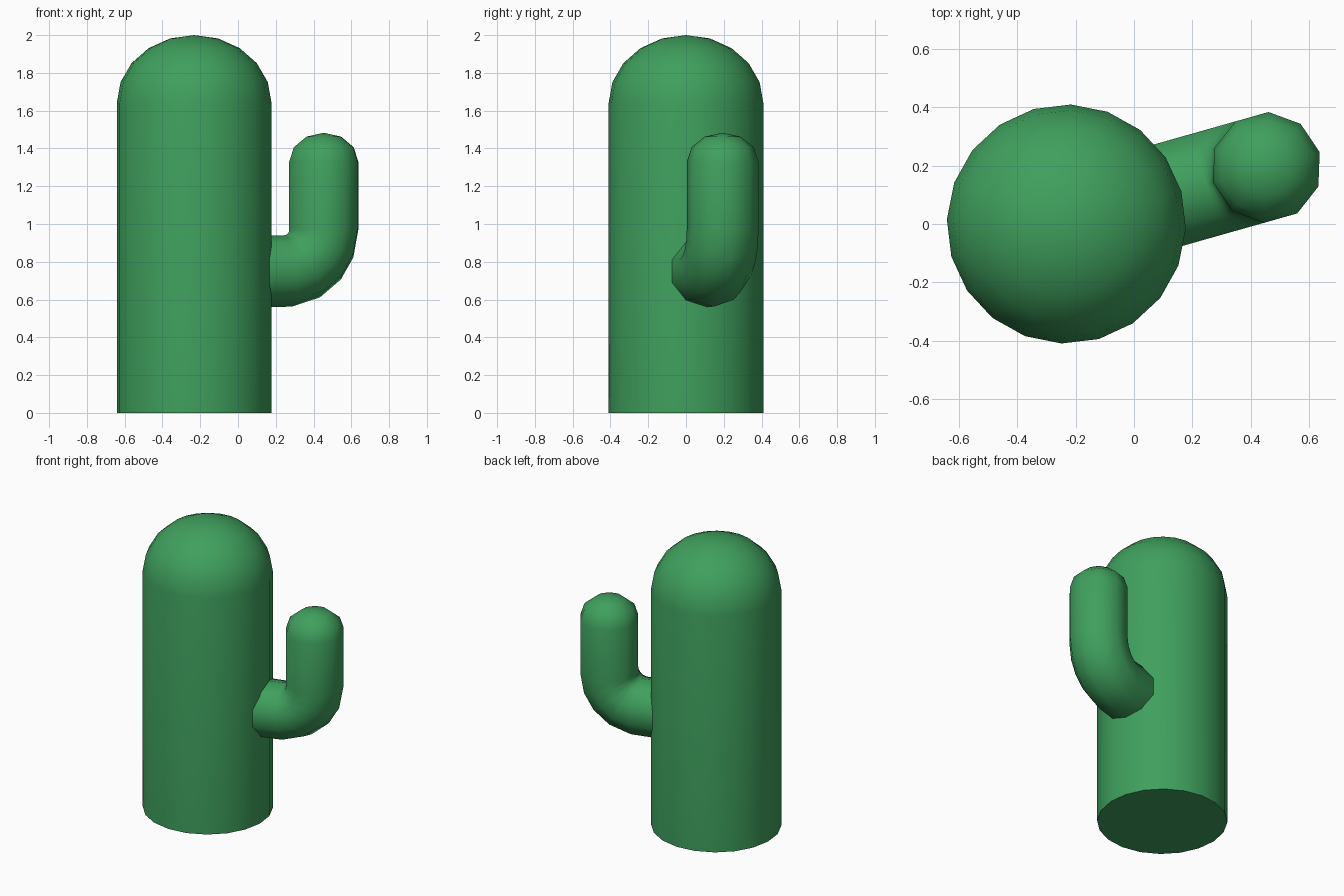
import bpy, bmesh, math
from mathutils import Vector

if "Cube" in bpy.data.objects:
    bpy.data.objects.remove(bpy.data.objects["Cube"])

green = bpy.data.materials.new("cactus green")
green.diffuse_color = (0.05, 0.35, 0.11, 1)
green.use_nodes = True
green.node_tree.nodes["Principled BSDF"].inputs["Base Color"].default_value = green.diffuse_color

CX = -0.232                     # trunk axis
TURN = math.radians(15.8)       # direction the arm points
OUT = Vector((math.cos(TURN), math.sin(TURN), 0))
SIDE = Vector((-math.sin(TURN), math.cos(TURN), 0))
UP = Vector((0, 0, 1))


def tube(name, rings, sides, close_start):
    """Skin rings of (distance, height, radius, tilt); the last one is a tip."""
    bm = bmesh.new()
    loops = []
    for d, z, r, tilt in rings:
        c = Vector((CX, 0, z)) + OUT * d
        if r == 0:
            loops.append([bm.verts.new(c)])
            continue
        u = OUT * math.sin(tilt) - UP * math.cos(tilt)   # outer side of the bend
        loops.append([bm.verts.new(c + r * (u * math.cos(a) + SIDE * math.sin(a)))
                      for a in (2 * math.pi * i / sides for i in range(sides))])
    for a, b in zip(loops, loops[1:]):
        for i in range(sides):
            j = (i + 1) % sides
            if len(b) == 1:
                bm.faces.new((a[i], a[j], b[0]))
            else:
                bm.faces.new((a[i], a[j], b[j], b[i]))
    if close_start:
        bm.faces.new(loops[0][::-1])
    bmesh.ops.recalc_face_normals(bm, faces=bm.faces)
    me = bpy.data.meshes.new(name)
    bm.to_mesh(me)
    bm.free()
    me.materials.append(green)
    ob = bpy.data.objects.new(name, me)
    bpy.context.collection.objects.link(ob)
    bpy.ops.object.select_all(action='DESELECT')
    ob.select_set(True)
    bpy.context.view_layer.objects.active = ob
    bpy.ops.object.shade_smooth_by_angle(angle=math.radians(60))
    return ob


def dome(d, z, r, h, n):
    """Rings of a rounded top, ending in a tip."""
    steps = [math.pi / 2 * i / n for i in range(n)]
    return [(d, z + h * math.sin(a), r * math.cos(a), math.pi / 2)
            for a in steps] + [(d, z + h, 0, 0)]


# Trunk: column with a rounded top
tube("trunk", [(0, 0, 0.41, math.pi / 2)] + dome(0, 1.64, 0.41, 0.36, 5), 20, True)

# Arm: leaves the trunk sideways, bends upward, ends in a rounded tip
D, R, BEND = 0.713, 0.19, 0.22
arm = [(0.33, 0.75, R, 0)]
for deg in (6, 29, 50, 69, 90):
    t = math.radians(deg)
    arm.append((D - BEND + BEND * math.sin(t), 0.97 - BEND * math.cos(t), R, t))
arm += dome(D, 1.33, R, 0.153, 3)
tube("arm", arm, 10, False)
